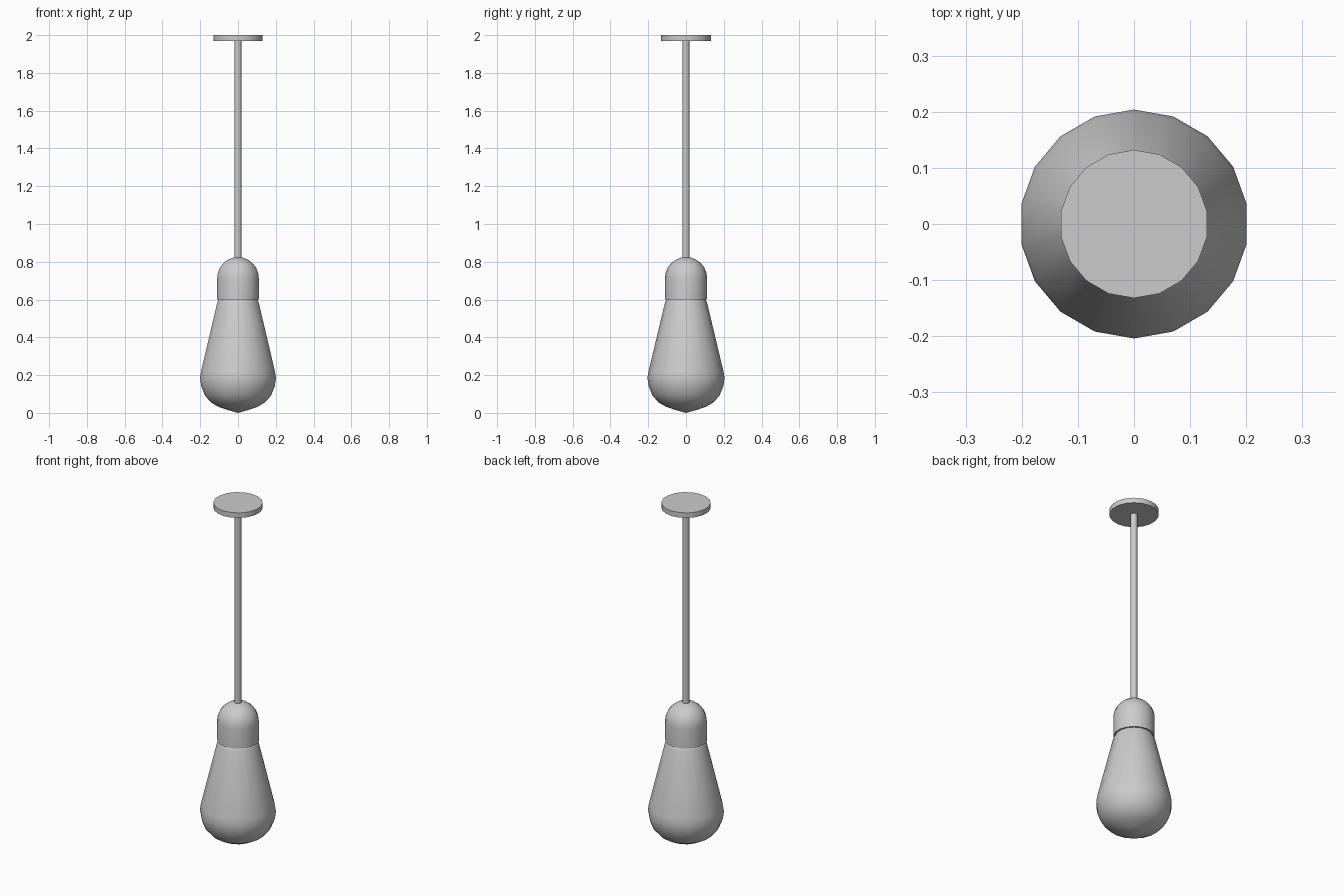
import bpy, bmesh, math

if "Cube" in bpy.data.objects:
    bpy.data.objects.remove(bpy.data.objects["Cube"])

SIDES = 18


def lathe(name, profile, sides=SIDES, angle=40):
    """Revolve (radius, z) points around z; radius 0 makes a pole."""
    bm = bmesh.new()
    rings = []
    for r, z in profile:
        if r == 0:
            rings.append([bm.verts.new((0, 0, z))] * sides)
        else:
            rings.append([bm.verts.new((r * math.cos(math.pi / 2 + math.tau * i / sides),
                                        r * math.sin(math.pi / 2 + math.tau * i / sides), z))
                          for i in range(sides)])
    for a, b in zip(rings, rings[1:]):
        for i in range(sides):
            j = (i + 1) % sides
            bm.faces.new(list(dict.fromkeys((a[i], a[j], b[j], b[i]))))
    # cap open ends
    for ring in (rings[0], rings[-1]):
        if ring[0] is not ring[1]:
            bm.faces.new(ring)
    bmesh.ops.recalc_face_normals(bm, faces=bm.faces)
    mesh = bpy.data.meshes.new(name)
    bm.to_mesh(mesh)
    bm.free()
    ob = bpy.data.objects.new(name, mesh)
    bpy.context.collection.objects.link(ob)
    bpy.ops.object.select_all(action='DESELECT')
    ob.select_set(True)
    bpy.context.view_layer.objects.active = ob
    bpy.ops.object.shade_smooth_by_angle(angle=math.radians(angle))
    return ob


# Ceiling plate and hanging rod
lathe("ceiling_plate", [(0.132, 1.97), (0.132, 2.0)])
lathe("hanging_rod", [(0.018, 0.80), (0.018, 1.975)])

# Socket: straight collar with a hemispherical top
R, DOME_Z = 0.112, 0.713
dome = [(R * math.cos(math.radians(a)), DOME_Z + R * math.sin(math.radians(a)))
        for a in range(0, 90, 15)]
lathe("lamp_socket", [(R, 0.60)] + dome + [(0, DOME_Z + R)])

# Bulb: tapered neck tucked into the socket, rounded bottom
lathe("bulb", [(0.095, 0.61), (0.105, 0.597), (0.112, 0.582), (0.198, 0.222),
               (0.204, 0.185), (0.198, 0.142), (0.178, 0.092), (0.145, 0.055),
               (0.105, 0.032), (0.055, 0.015), (0, 0)], angle=50)
